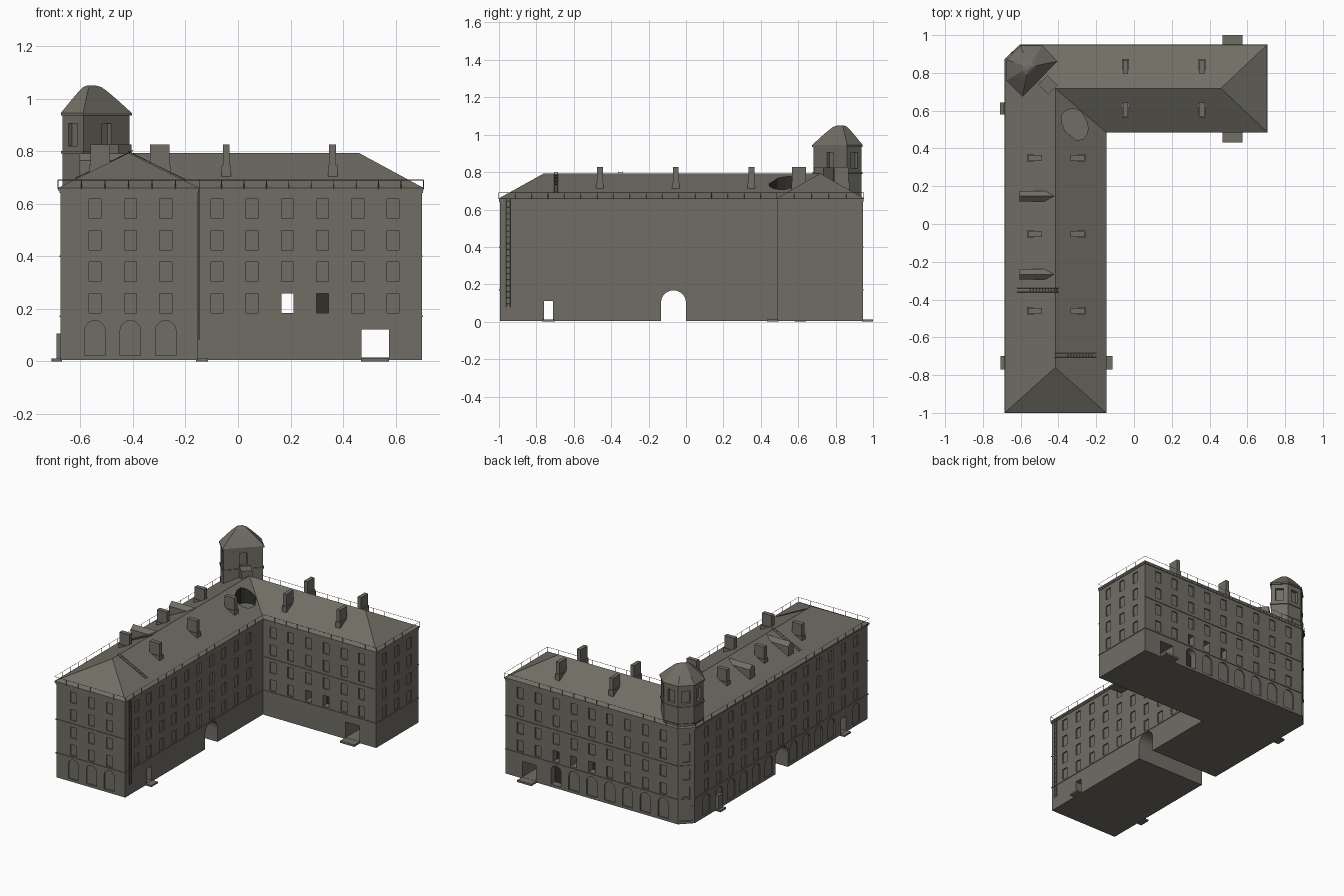
import bpy, bmesh, math, random
from mathutils import Vector

if "Cube" in bpy.data.objects:
    bpy.data.objects.remove(bpy.data.objects["Cube"])
random.seed(4)

def mat(name, c):
    m = bpy.data.materials.new(name)
    m.diffuse_color = (*c, 1)
    m.use_nodes = True
    m.node_tree.nodes["Principled BSDF"].inputs["Base Color"].default_value = m.diffuse_color
    return m
STONE = mat("grey_stone", (0.165, 0.155, 0.13))
DARK = mat("dark_interior", (0.03, 0.029, 0.026))

def finish(bm, name, m=STONE):
    bmesh.ops.recalc_face_normals(bm, faces=bm.faces)
    me = bpy.data.meshes.new(name)
    bm.to_mesh(me)
    bm.free()
    o = bpy.data.objects.new(name, me)
    bpy.context.collection.objects.link(o)
    me.materials.append(m)
    return o

def loft(bm, rings):
    """Closed solid through equal-length rings of points."""
    rs = [[bm.verts.new(p) for p in r] for r in rings]
    n = len(rs[0])
    for a, b in zip(rs, rs[1:]):
        for i in range(n):
            j = (i + 1) % n
            bm.faces.new((a[i], a[j], b[j], b[i]))
    bm.faces.new(rs[0][::-1])
    bm.faces.new(rs[-1])

def box(bm, x0, x1, y0, y1, z0, z1):
    loft(bm, [[(x0, y0, z), (x1, y0, z), (x1, y1, z), (x0, y1, z)] for z in (z0, z1)])

def opening(bm, p, n, w, z0, z1, d0, d1, arch=False):
    """Prism for an opening at wall point p with outward normal n, from d0 to d1 along n."""
    n = Vector((n[0], n[1], 0)).normalized()
    u = Vector((-n.y, n.x, 0))
    h = w / 2
    prof = [(-h, z0), (h, z0)]
    if arch:
        prof += [(h * math.cos(t * math.pi / 10), z1 - h + h * math.sin(t * math.pi / 10)) for t in range(11)]
    else:
        prof += [(h, z1), (-h, z1)]
    P = Vector((p[0], p[1], 0))
    loft(bm, [[P + u * x + n * d + Vector((0, 0, z)) for x, z in prof] for d in (d0, d1)])

def rod(bm, a, b, r):
    a, b = Vector(a), Vector(b)
    d = (b - a).normalized()
    s = d.cross(Vector((0, 0, 1)) if abs(d.z) < 0.9 else Vector((1, 0, 0))).normalized() * r
    t = d.cross(s)
    loft(bm, [[p + s, p + t, p - s, p - t] for p in (a, b)])

def cut(o, cutter):
    mod = o.modifiers.new("cut", 'BOOLEAN')
    mod.operation, mod.solver, mod.object = 'DIFFERENCE', 'EXACT', cutter
    bpy.context.view_layer.objects.active = o
    bpy.ops.object.modifier_apply(modifier=mod.name)
    bpy.data.objects.remove(cutter)

# L-shaped walls with cut corner
WALL = [(-.675, -.995), (-.155, -.995), (-.155, .49), (.70, .49), (.70, .945), (-.6, .945), (-.675, .87)]
bm = bmesh.new()
loft(bm, [[(x, y, z) for x, y in WALL] for z in (.004, .652)])
walls = finish(bm, "walls")

# recessed windows, arches, doors and passages
ROWS = [.22, .34, .46, .58]
S, N, E, W, C = (0, -1), (0, 1), (1, 0), (-1, 0), (-1, 1)
corner = (-.6375, .9075)
cols = [((x, -.995), S) for x in (-.545, -.41, -.275)]
cols += [((-.08 + .134 * k, .49), S) for k in range(6)]
cols += [((.59 - .135 * k, .945), N) for k in range(9)]
cols += [((-.155, -.87 + .1345 * k), E) for k in range(10)]
cols += [((-.675, -.87 + .1345 * k), W) for k in range(13)]
cols += [((.70, y), E) for y in (.58, .713, .847)]
cols += [(corner, C)]
bm, dk = bmesh.new(), bmesh.new()
for p, n in cols:
    for r, z in enumerate(ROWS):
        if r == 0 and p[1] > .4 and abs(p[0] - .188) < .03:
            continue
        deep = r == 0 and ((n == S and abs(p[0] - .322) < .02) or (n == N and .03 < p[0] < .34))
        d = .05 if deep else .008
        opening(bm, p, n, .046, z - .037, z + .037, -d, .02)
        if deep:
            opening(dk, p, n, .046, z - .037, z + .037, -d + .001, -d + .005)
# ground-floor arches on the street sides
for p, n in cols:
    street = n in (W, N, C) or (n == S and p[1] < -.9)
    if not street or (n == N and p[0] > .4) or (n == W and (abs(p[1] + .067) < .05 or abs(p[1] + .735) < .05)):
        continue
    deep = n == N and p[0] > .3
    d = .05 if deep else .008
    opening(bm, p, n, .078, .022, .155, -d, .02, True)
    if deep:
        opening(dk, p, n, .078, .022, .155, -d + .001, -d + .005, True)
# tunnels right through the wings
opening(bm, (-.155, -.067), E, .135, -.02, .168, -.6, .05, True)
opening(bm, (-.155, -.735), E, .05, .012, .11, -.6, .05)
opening(bm, (.522, .49), S, .105, .014, .12, -.5, .05)
opening(bm, (.188, .49), S, .046, ROWS[0] - .037, ROWS[0] + .037, -.5, .05)
cut(walls, finish(bm, "opening_cutter"))
finish(dk, "dark_openings", DARK)

# string courses and cornice, one strip per facade
bm = bmesh.new()
for i, a in enumerate(WALL):
    b = WALL[(i + 1) % len(WALL)]
    u = Vector((b[0] - a[0], b[1] - a[1]))
    n = (u.y, -u.x)
    mid = ((a[0] + b[0]) / 2, (a[1] + b[1]) / 2)
    bands = [(.168, .174), (.640, .652)]
    if abs(u.x) > .01:
        bands.append((.397, .403))
    for z0, z1 in bands:
        opening(bm, mid, n, u.length + .006, z0, z1, -.003, .004)
finish(bm, "string_courses")

# hipped roof
EAVE = [(-.685, -1), (-.148, -1), (-.148, .486), (.706, .486), (.706, .95), (-.603, .95), (-.685, .872)]
RIDGE = [(-.4165, -.76), (-.4165, .718), (.46, .718)]
bm = bmesh.new()
lo = [bm.verts.new((x, y, .65)) for x, y in EAVE]
up = [bm.verts.new((x, y, .66)) for x, y in EAVE]
r = [bm.verts.new((x, y, .793)) for x, y in RIDGE]
bm.faces.new(lo[::-1])
for i in range(7):
    bm.faces.new((lo[i], lo[(i + 1) % 7], up[(i + 1) % 7], up[i]))
for f in ((up[0], up[1], r[0]), (up[1], up[2], r[1], r[0]), (up[2], up[3], r[2], r[1]), (up[3], up[4], r[2]),
          (up[4], up[5], r[1], r[2]), (up[5], up[6], r[1]), (up[6], up[0], r[0], r[1])):
    bm.faces.new(f)
roof = finish(bm, "roof")
# ragged hole in the roof, dark on its inner sides
bm = bmesh.new()
ring = []
for k in range(14):
    t, j = k * math.tau / 14, random.uniform(.82, 1.05)
    ring.append((-.308 + .072 * j * math.cos(t) - .02 * math.sin(t), .53 + .095 * j * math.sin(t)))
loft(bm, [[(x, y, z) for x, y in ring] for z in (.668, .9)])
cut(roof, finish(bm, "hole_cutter"))
roof.data.materials.append(DARK)
for f in roof.data.polygons:
    if abs(f.normal.z) < .1 and f.center.z > .667:
        f.material_index = 1

# chimneys
bm = bmesh.new()
stacks = [(x, y, .042, .02) for x in (-.525, -.298) for y in (.35, -.055, -.46)]
stacks += [(x, y, .018, .042) for x in (-.045, .36) for y in (.832, .605)]
for x, y, a, b in stacks:
    box(bm, x - a, x + a, y - b, y + b, .69, .745)
    a, b = a - .005, b - .005
    box(bm, x - a, x + a, y - b, y + b, .745, .826)
finish(bm, "chimneys")

# gabled dormers on the street slope
bm = bmesh.new()
for y in (.148, -.267):
    prof = [(-.028, .68), (.028, .68), (.028, .765), (0, .79), (-.028, .765)]
    loft(bm, [[(x, y + s, z) for s, z in prof] for x in (-.605, -.42)])
finish(bm, "dormers")

# corner tower
T = [(-.668, .868), (-.598, .938), (-.49, .938), (-.413, .86), (-.588, .683), (-.668, .763)]
def tring(k, z, cx=-.56, cy=.83):
    return [(cx + (x - cx) * k, cy + (y - cy) * k, z) for x, y in T]
bm = bmesh.new()
loft(bm, [tring(1, .64), tring(1, .94)])
tower = finish(bm, "tower")
bm = bmesh.new()
for i, a in enumerate(T):
    b = T[(i + 1) % 6]
    opening(bm, ((a[0] + b[0]) / 2, (a[1] + b[1]) / 2), (a[1] - b[1], b[0] - a[0]), .05, .82, .905, -.02, .03)
cut(tower, finish(bm, "tower_cutter"))
bm = bmesh.new()
loft(bm, [tring(1.05, .79), tring(1.05, .8)])
finish(bm, "tower_band")
bm = bmesh.new()
loft(bm, [tring(1.06, .935), tring(1.06, .945), tring(.7, .993), tring(.42, 1.028), tring(.28, 1.043), tring(.12, 1.05)])
finish(bm, "tower_roof")
bm = bmesh.new()
opening(bm, (-.455, .735), (1, -1), .07, .74, .825, -.04, .035)
finish(bm, "tower_porch")

# door steps
bm = bmesh.new()
box(bm, .468, .575, .94, 1.0, 0, .013)
box(bm, .468, .575, .432, .495, 0, .013)
box(bm, -.706, -.67, -.77, -.70, 0, .011)
box(bm, -.16, -.115, -.77, -.70, 0, .011)
box(bm, -.71, -.67, .58, .642, 0, .011)
box(bm, -.69, -.67, .585, .637, .011, .105)
finish(bm, "door_steps")

# thin railing along the eaves
bm = bmesh.new()
for i, a in enumerate(EAVE):
    a, b = Vector((*a, .69)), Vector((*EAVE[(i + 1) % 7], .69))
    rod(bm, a, b, .0012)
    n = max(1, round((b - a).length / .085))
    for k in range(n):
        p = a.lerp(b, k / n)
        rod(bm, p - Vector((0, 0, .035)), p, .0014)
finish(bm, "eaves_railing")

# ladders on one wall and two roof slopes
def ladder(bm, a, b, n):
    a, b, w = Vector(a), Vector(b), Vector((0, .01, 0))
    rod(bm, a - w, b - w, .0015)
    rod(bm, a + w, b + w, .0015)
    for k in range(n):
        p = a.lerp(b, (k + .5) / n)
        rod(bm, p - w, p + w, .0015)
bm = bmesh.new()
ladder(bm, (-.148, -.95, .08), (-.148, -.95, .66), 18)
ladder(bm, (-.62, -.35, .697), (-.40, -.35, .802), 14)
ladder(bm, (-.20, -.695, .691), (-.42, -.695, .80), 14)
finish(bm, "ladders")
